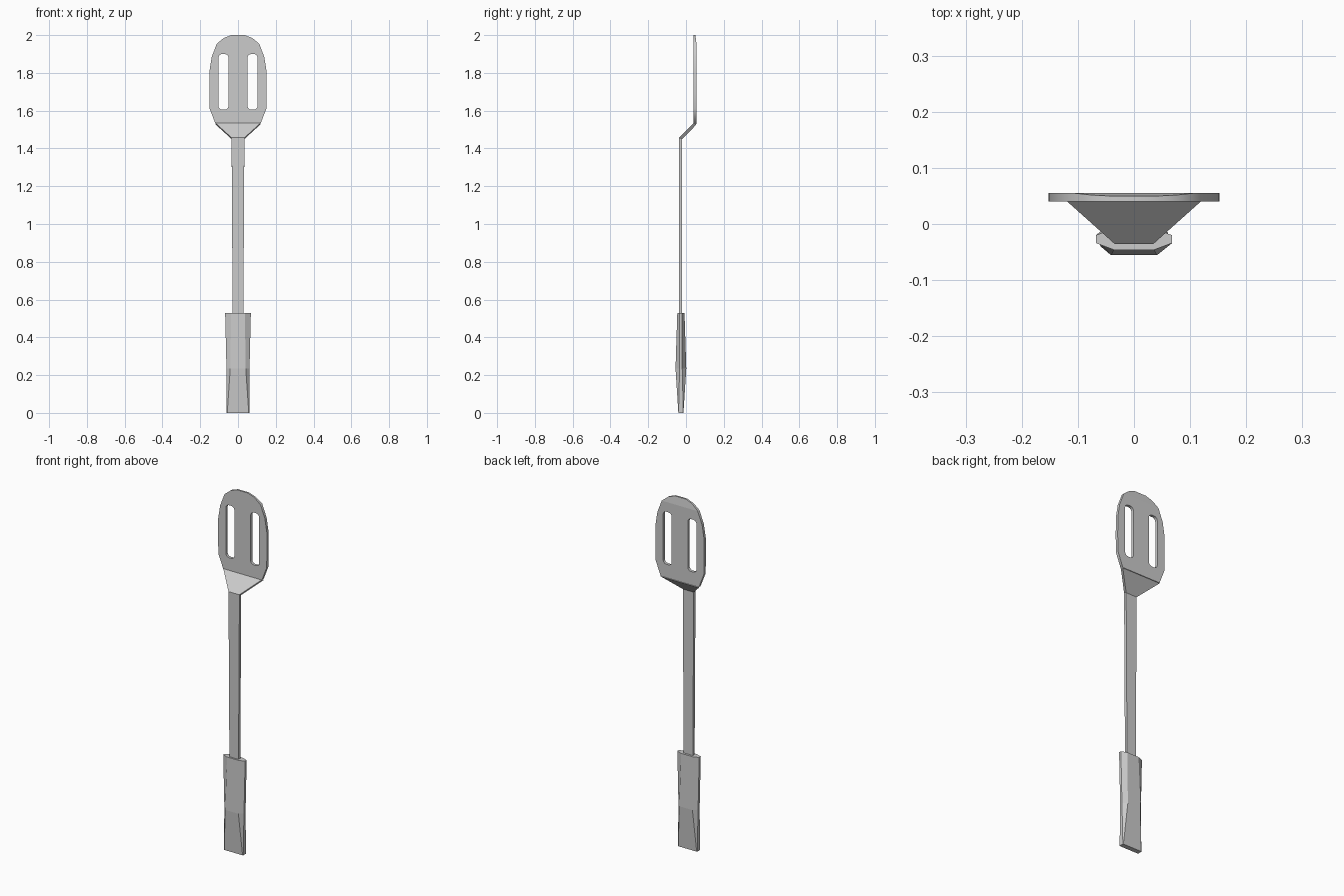
import bpy, bmesh, math
from mathutils import Vector

if "Cube" in bpy.data.objects:
    bpy.data.objects.remove(bpy.data.objects["Cube"])


def finish(bm, name):
    bmesh.ops.remove_doubles(bm, verts=bm.verts, dist=1e-5)
    bmesh.ops.recalc_face_normals(bm, faces=bm.faces)
    me = bpy.data.meshes.new(name)
    bm.to_mesh(me)
    bm.free()
    ob = bpy.data.objects.new(name, me)
    bpy.context.collection.objects.link(ob)
    return ob


def loft(name, sections):
    """Bridge equal-length rings of points and cap both ends."""
    bm = bmesh.new()
    rings = [[bm.verts.new(p) for p in s] for s in sections]
    n = len(rings[0])
    for a, b in zip(rings, rings[1:]):
        for i in range(n):
            j = (i + 1) % n
            bm.faces.new((a[i], a[j], b[j], b[i]))
    bm.faces.new(rings[0][::-1])
    bm.faces.new(rings[-1])
    return finish(bm, name)


def strip(w, y0, z0, y1, z1):
    return [(-w, y0, z0), (w, y0, z0), (w, y1, z1), (-w, y1, z1)]


def grip(z, w, s, f, d, c=-0.027):
    half = [(f, -d), (w, -s), (w, s), (f, d)]
    pts = half + [(-x, -y) for x, y in half]
    return [(x, c + y, z) for x, y in pts]


def slot(cx, z0, z1, hw, r):
    """Rounded rectangle outline."""
    pts = []
    corners = [(1, z1 - r, 0), (-1, z1 - r, 90), (-1, z0 + r, 180), (1, z0 + r, 270)]
    for sx, cz, start in corners:
        for k in range(4):
            a = math.radians(start + 30 * k)
            pts.append((cx + sx * (hw - r) + r * math.cos(a), cz + r * math.sin(a)))
    return pts


# Faceted handle grip
loft("handle_grip", [
    grip(0.0, 0.060, 0.0125, 0.057, 0.0135),
    grip(0.235, 0.061, 0.007, 0.041, 0.0285),
    grip(0.53, 0.068, 0.007, 0.036, 0.019),
])

# Flat shaft with the flared bend up to the blade
loft("shaft_and_neck", [
    strip(0.028, -0.036, 0.48, -0.020, 0.48),
    strip(0.034, -0.036, 1.457, -0.020, 1.450),
    strip(0.119, 0.040, 1.534, 0.0555, 1.527),
])

# Blade outline with two slots, filled and extruded
side = [(0.119, 1.53), (0.150, 1.61), (0.152, 1.70), (0.151, 1.81), (0.139, 1.885),
        (0.112, 1.955), (0.075, 1.985), (0.035, 2.0)]
outlines = [side + [(-x, z) for x, z in reversed(side)]]
outlines += [slot(s * 0.077, 1.605, 1.90, 0.027, 0.02) for s in (-1, 1)]
cu = bpy.data.curves.new("blade_profile", 'CURVE')
cu.dimensions = '2D'
cu.fill_mode = 'BOTH'
cu.extrude = 0.00775
for pts in outlines:
    sp = cu.splines.new('POLY')
    sp.points.add(len(pts) - 1)
    for p, (x, z) in zip(sp.points, pts):
        p.co = (x, z, 0, 1)
    sp.use_cyclic_u = True
tmp = bpy.data.objects.new("blade_profile", cu)
bpy.context.collection.objects.link(tmp)
bpy.context.view_layer.update()
me = tmp.to_mesh()
bm = bmesh.new()
bm.from_mesh(me)
tmp.to_mesh_clear()
bpy.data.objects.remove(tmp)
for v in bm.verts:
    x, y, z = v.co
    v.co = Vector((x, 0.04775 - z, y))
bmesh.ops.remove_doubles(bm, verts=bm.verts, dist=1e-5)

# Blade tip thins slightly towards the edge
bmesh.ops.bisect_plane(bm, geom=bm.verts[:] + bm.edges[:] + bm.faces[:],
                       plane_co=(0, 0, 1.955), plane_no=(0, 0, 1))
for v in bm.verts:
    if v.co.z > 1.955 and v.co.y > 0.05:
        v.co.y -= 0.006 * (v.co.z - 1.955) / 0.045
finish(bm, "slotted_blade")
